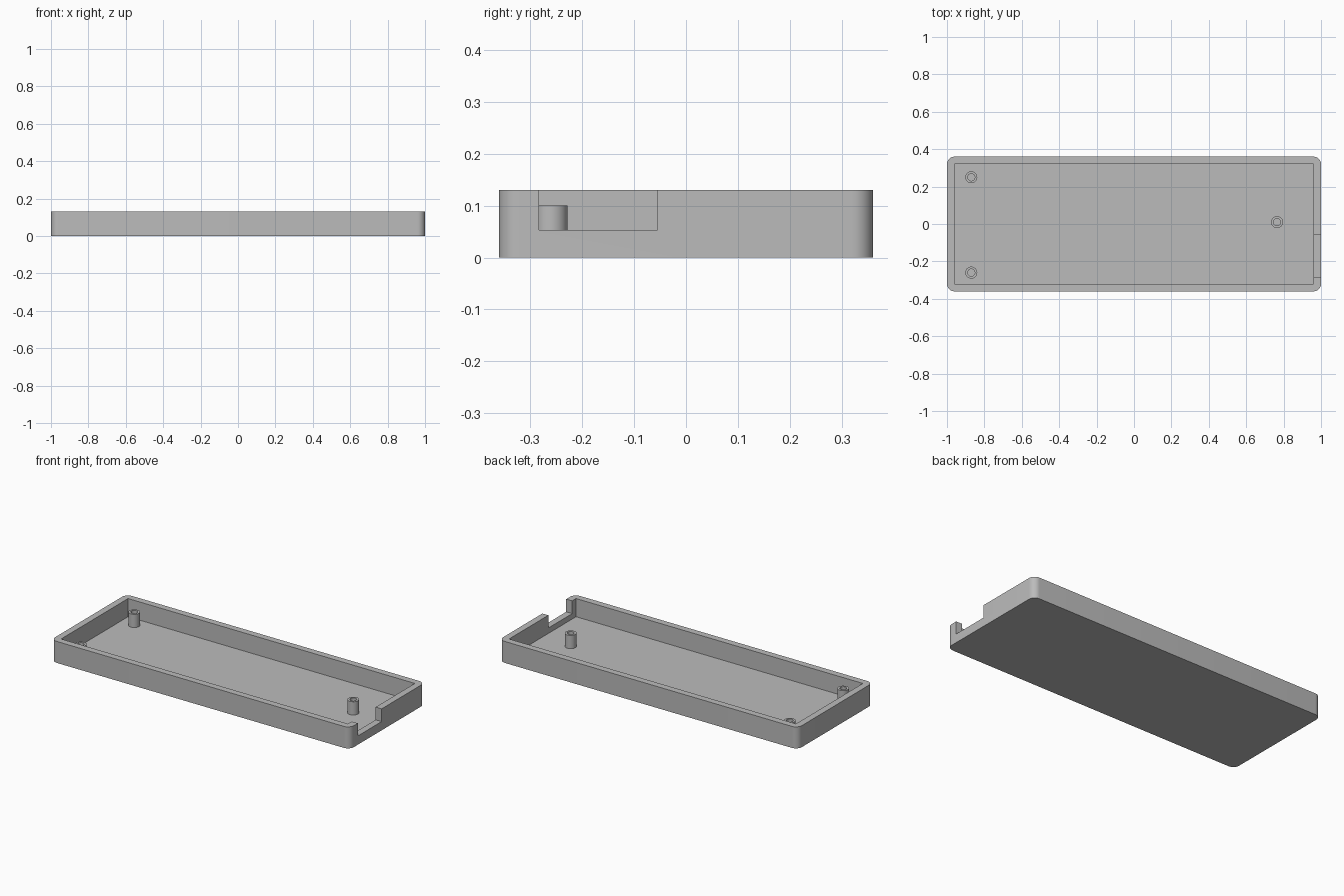
import bpy
import bmesh
import math

cube = bpy.data.objects.get("Cube")
if cube:
    bpy.data.objects.remove(cube, do_unlink=True)

HALF_X, HALF_Y, HEIGHT = 1.0, 0.36, 0.13
WALL, FLOOR, CORNER = 0.04, 0.02, 0.04

grey = bpy.data.materials.new("light grey plastic")
grey.use_nodes = True
colour = (0.5, 0.5, 0.5, 1)
grey.diffuse_color = colour
grey.node_tree.nodes["Principled BSDF"].inputs["Base Color"].default_value = colour


def add_object(name, bm):
    bmesh.ops.recalc_face_normals(bm, faces=bm.faces)
    mesh = bpy.data.meshes.new(name)
    bm.to_mesh(mesh)
    bm.free()
    mesh.materials.append(grey)
    obj = bpy.data.objects.new(name, mesh)
    bpy.context.collection.objects.link(obj)
    return obj


def box(name, low, high):
    bm = bmesh.new()
    bmesh.ops.create_cube(bm, size=1)
    for v in bm.verts:
        v.co = [(a + b) / 2 + c * (b - a) for a, b, c in zip(low, high, v.co)]
    return add_object(name, bm)


def smooth(obj):
    bpy.ops.object.select_all(action="DESELECT")
    obj.select_set(True)
    bpy.context.view_layer.objects.active = obj
    bpy.ops.object.shade_smooth_by_angle(angle=math.radians(30))


def cut(obj, cutter):
    mod = obj.modifiers.new(cutter.name, "BOOLEAN")
    mod.operation = "DIFFERENCE"
    mod.solver = "EXACT"
    mod.object = cutter
    bpy.context.view_layer.objects.active = obj
    bpy.ops.object.modifier_apply(modifier=mod.name)
    bpy.data.objects.remove(cutter, do_unlink=True)


# Tray body with rounded upright corners
tray = box("tray", (-HALF_X, -HALF_Y, 0), (HALF_X, HALF_Y, HEIGHT))
bm = bmesh.new()
bm.from_mesh(tray.data)
upright = [e for e in bm.edges if abs(e.verts[0].co.z - e.verts[1].co.z) > 0.01]
bmesh.ops.bevel(bm, geom=upright, offset=CORNER, segments=10, profile=0.5,
                affect="EDGES")
bm.to_mesh(tray.data)
bm.free()

# Square-cornered cavity and the connector notch in the left wall
inner_x, inner_y = HALF_X - WALL, HALF_Y - WALL
cut(tray, box("cavity", (-inner_x, -inner_y, FLOOR), (inner_x, inner_y, 0.3)))
cut(tray, box("notch", (inner_x - 0.02, -0.283, 0.053), (1.1, -0.055, 0.3)))
smooth(tray)


# Hollow screw posts, turned from a rectangular wall section
def screw_post(name, x, y, outer=0.032, inner=0.019, top=0.1, sides=40):
    bm = bmesh.new()
    section = [(outer, FLOOR), (outer, top), (inner, top), (inner, FLOOR)]
    rings = []
    for i in range(sides):
        a = math.tau * i / sides
        rings.append([bm.verts.new((x + r * math.cos(a), y + r * math.sin(a), z))
                      for r, z in section])
    for i, ring in enumerate(rings):
        after = rings[(i + 1) % sides]
        for j in range(4):
            k = (j + 1) % 4
            bm.faces.new((ring[j], after[j], after[k], ring[k]))
    smooth(add_object(name, bm))


screw_post("screw_post_back_right", -0.87, 0.25)
screw_post("screw_post_front_right", -0.87, -0.26)
screw_post("screw_post_left", 0.765, 0.01)
